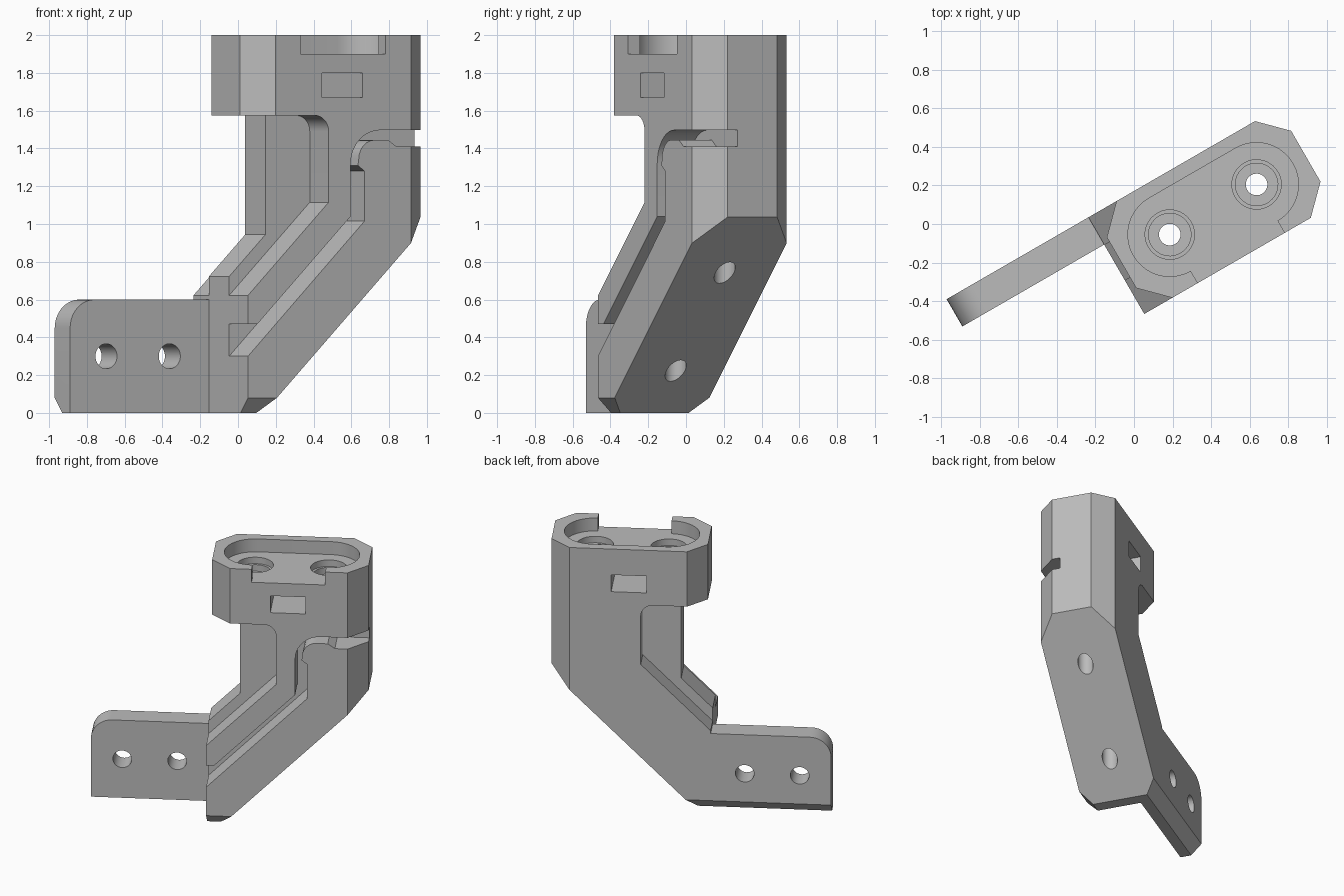
import bpy, bmesh, math
from mathutils import Matrix, Vector

if "Cube" in bpy.data.objects:
    bpy.data.objects.remove(bpy.data.objects["Cube"], do_unlink=True)

# Main dimensions, in the bracket's own frame (u along, v across, z up)
FRONT, BACK = -0.43, 0.148
RIB_FRONT, RIB_BACK = -0.23, -0.015
LEFT, RIGHT, BLOCK_LEFT = -0.187, 0.946, -0.156
PLATE_END, PLATE_TOP = -1.035, 0.6
MID = -0.14
BORES = (0.133, 0.652)
CHAMFER, SMALL = 0.137, 0.08

# How a 2D profile plus depth maps to (u, v, z)
PLANES = {
    "side": lambda a, b, d: Vector((a, d, b)),
    "plan": lambda a, b, d: Vector((a, b, d)),
    "end": lambda a, b, d: Vector((d, a, b)),
}


def prism(name, points, lo, hi, plane="side"):
    """Extrude a 2D profile from lo to hi."""
    place = PLANES[plane]
    bm = bmesh.new()
    face = bm.faces.new([bm.verts.new(place(a, b, lo)) for a, b in points])
    new = bmesh.ops.extrude_face_region(bm, geom=[face])["geom"]
    bmesh.ops.translate(bm, verts=[g for g in new if isinstance(g, bmesh.types.BMVert)],
                        vec=place(0, 0, hi - lo))
    bmesh.ops.recalc_face_normals(bm, faces=bm.faces)
    mesh = bpy.data.meshes.new(name)
    bm.to_mesh(mesh)
    bm.free()
    obj = bpy.data.objects.new(name, mesh)
    bpy.context.collection.objects.link(obj)
    return obj


def arc(cu, cv, r, start, end, steps=10):
    return [(cu + r * math.cos(math.radians(start + (end - start) * i / steps)),
             cv + r * math.sin(math.radians(start + (end - start) * i / steps)))
            for i in range(steps + 1)]


def circle(cu, cv, r):
    return arc(cu, cv, r, 0, 360, 40)[:-1]


def rect(a0, a1, b0, b1):
    return [(a0, b0), (a1, b0), (a1, b1), (a0, b1)]


def combine(target, tool, operation="DIFFERENCE"):
    mod = target.modifiers.new("join", "BOOLEAN")
    mod.operation = operation
    mod.solver = "EXACT"
    mod.object = tool
    bpy.context.view_layer.objects.active = target
    bpy.ops.object.modifier_apply(modifier=mod.name)
    bpy.data.objects.remove(tool, do_unlink=True)


# Arm and head block, one full-width profile with a filleted neck
bracket = prism("angled_bracket", [
    (LEFT, 0), (-0.09, 0), (RIGHT, 1.036), (RIGHT, 2), (BLOCK_LEFT, 2),
    (BLOCK_LEFT, 1.575)] + arc(0.221, 1.49, 0.085, 90, 0)
    + [(0.306, 1.115), (LEFT, 0.622)], FRONT, BACK)

# Central rib that stands proud of the arm
combine(bracket, prism("rib", [
    (LEFT, 0.4), (0.4, 1.0), (0.4, 1.7), (0.035, 1.7), (0.035, 0.944), (LEFT, 0.722)],
    RIB_FRONT, RIB_BACK), "UNION")

# Mounting plate with one rounded corner
combine(bracket, prism("mounting_plate", [
    (PLATE_END, 0), (-0.1, 0), (-0.1, PLATE_TOP)]
    + arc(PLATE_END + 0.15, PLATE_TOP - 0.15, 0.15, 90, 180), RIB_BACK, BACK), "UNION")

# Vertical corner chamfers: head block at left, full height at right
for u, inward, base in ((BLOCK_LEFT, 1, 1.4), (RIGHT, -1, -0.1)):
    for v, side in ((FRONT, -1), (BACK, 1)):
        e = 0.05
        combine(bracket, prism("corner_cutter", [
            (u + inward * (CHAMFER + e), v + side * e),
            (u - inward * e, v + side * e),
            (u - inward * e, v - side * (CHAMFER + e))], base, 2.1, "plan"))

# Long chamfers along the bottom edges
for v, side in ((FRONT, -1), (BACK, 1)):
    e = 0.05
    combine(bracket, prism("bottom_cutter", [
        (v - side * (SMALL + e), -e), (v + side * e, -e), (v + side * e, SMALL + e)],
        -1.2, 0.1, "end"))

# Cable channel in the front face, running out at the right end
channel = [(-0.3, 0.3), (LEFT, 0.3), (0.525, 1.015), (0.525, 1.28), (0.485, 1.31)]
channel += arc(0.59, 1.345, 0.1, 180, 90, 6)
channel += [(0.67, 1.445), (0.72, 1.41), (1.1, 1.41), (1.1, 1.497)]
channel += arc(0.62, 1.317, 0.18, 90, 180)
channel += [(0.44, 1.04), (-0.13, 0.47), (-0.3, 0.47)]
combine(bracket, prism("channel_cutter", channel, FRONT - 0.1, RIB_FRONT))

# Rounded pocket in the top, open to the front
combine(bracket, prism("pocket_cutter",
                       arc(BORES[1], MID, 0.217, -90, 90, 20)
                       + arc(BORES[0], MID, 0.217, 90, 270, 20), 1.9, 2.1, "plan"))
combine(bracket, prism("opening_cutter", rect(*BORES, FRONT - 0.1, MID), 1.9, 2.1, "plan"))

# Stepped vertical bores
for u in BORES:
    for r, base in ((0.128, 1.85), (0.11, 1.8), (0.056, -0.1)):
        combine(bracket, prism("bore_cutter", circle(u, MID, r), base, 1.95, "plan"))

# Window through the head block
combine(bracket, prism("window_cutter", rect(0.265, 0.514, 1.67, 1.8), -0.6, 0.4))

# Screw holes through the plate
for u in (-0.814, -0.427):
    combine(bracket, prism("screw_cutter", circle(u, 0.3, 0.066), -0.2, 0.3))

# Turn the finished bracket to its standing angle
bracket.data.transform(Matrix.Rotation(math.radians(30), 4, "Z"))

grey = bpy.data.materials.new("plain grey")
grey.use_nodes = True
grey.diffuse_color = (0.5, 0.5, 0.5, 1)
grey.node_tree.nodes["Principled BSDF"].inputs["Base Color"].default_value = (0.5, 0.5, 0.5, 1)
bracket.data.materials.clear()
bracket.data.materials.append(grey)

bpy.ops.object.select_all(action="DESELECT")
bracket.select_set(True)
bpy.context.view_layer.objects.active = bracket
bpy.ops.object.shade_smooth_by_angle(angle=math.radians(25))
